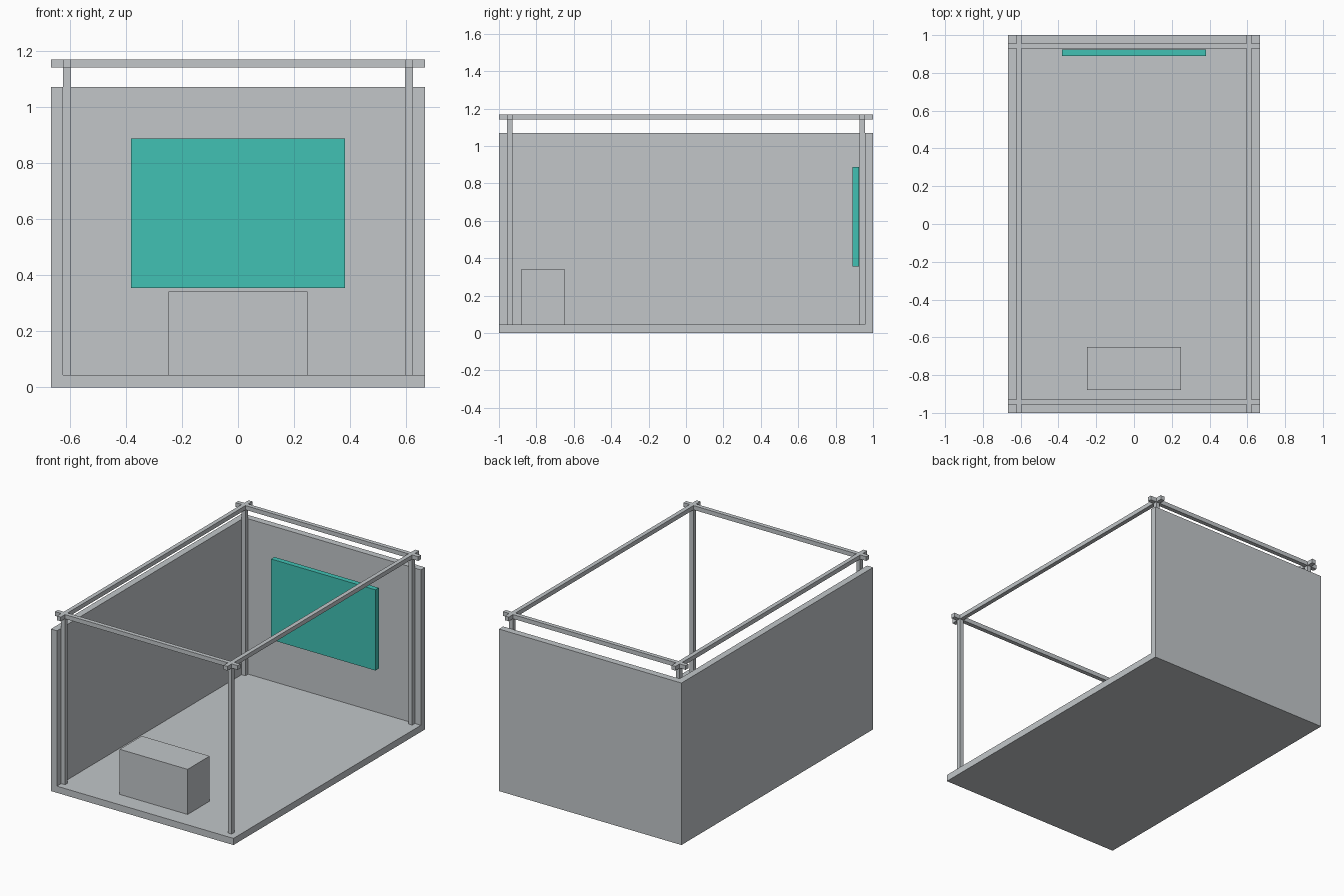
import bpy

cube = bpy.data.objects.get("Cube")
if cube:
    bpy.data.objects.remove(cube, do_unlink=True)


def make_material(name, rgb):
    mat = bpy.data.materials.new(name)
    mat.use_nodes = True
    color = (*rgb, 1.0)
    mat.diffuse_color = color
    mat.node_tree.nodes["Principled BSDF"].inputs["Base Color"].default_value = color
    return mat


def box(name, xs, ys, zs, mat):
    """Box spanning the given (low, high) range on each axis."""
    spans = (xs, ys, zs)
    bpy.ops.mesh.primitive_cube_add(size=1, location=[(a + b) / 2 for a, b in spans])
    obj = bpy.context.object
    obj.name = name
    obj.scale = [b - a for a, b in spans]
    bpy.ops.object.transform_apply(location=False, rotation=False, scale=True)
    obj.data.materials.append(mat)
    return obj


grey = make_material("light_grey", (0.539, 0.565, 0.584))
teal = make_material("teal", (0.053, 0.533, 0.456))

HALF_X, HALF_Y = 0.667, 1.0
THICK = 0.044        # floor and wall thickness
BAR = 0.028          # post and beam thickness
WALL_TOP = 1.07
BEAM_LOW, BEAM_TOP = 1.14, 1.168
IN_X, IN_Y = HALF_X - THICK, HALF_Y - THICK

# Floor and the two solid walls
box("floor", (-IN_X, HALF_X), (-HALF_Y, IN_Y), (0, THICK), grey)
box("back_wall", (-IN_X, HALF_X), (IN_Y, HALF_Y), (0, WALL_TOP), grey)
box("side_wall", (-HALF_X, -IN_X), (-HALF_Y, HALF_Y), (0, WALL_TOP), grey)


def bar_span(side, inner):
    """Range of a bar whose outer face lies at the inner wall line."""
    return tuple(sorted((side * inner, side * (inner - BAR))))


# Corner posts
for sx, x_name in ((-1, "right"), (1, "left")):
    for sy, y_name in ((-1, "front"), (1, "back")):
        box(f"{y_name}_{x_name}_post", bar_span(sx, IN_X), bar_span(sy, IN_Y),
            (THICK, BEAM_LOW), grey)

# Top beams crossing at the corners
for s, x_name, y_name in ((-1, "right", "front"), (1, "left", "back")):
    box(f"{x_name}_beam", bar_span(s, IN_X), (-HALF_Y, HALF_Y), (BEAM_LOW, BEAM_TOP), grey)
    box(f"{y_name}_beam", (-HALF_X, HALF_X), bar_span(s, IN_Y), (BEAM_LOW, BEAM_TOP), grey)

# Counter and display panel
box("counter", (-0.248, 0.248), (-0.88, -0.65), (THICK, 0.342), grey)
box("display_panel", (-0.381, 0.381), (0.89, 0.925), (0.354, 0.887), teal)
